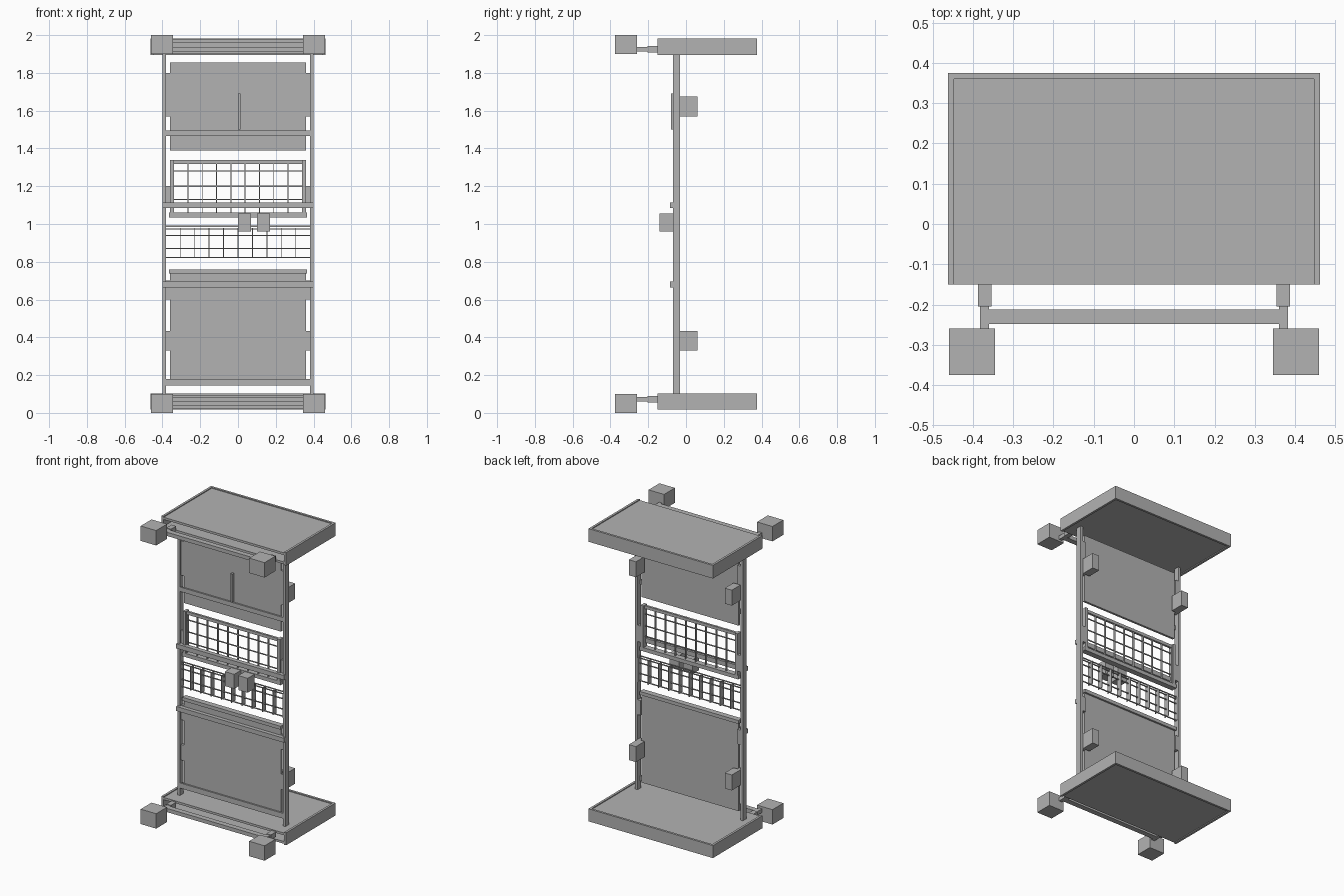
import bpy

default_cube = bpy.data.objects.get("Cube")
if default_cube:
    bpy.data.objects.remove(default_cube, do_unlink=True)

grey = bpy.data.materials.new("plain grey")
grey.use_nodes = True
grey.diffuse_color = (0.45, 0.45, 0.45, 1)
shader = grey.node_tree.nodes["Principled BSDF"]
shader.inputs["Base Color"].default_value = grey.diffuse_color


def box(name, width, depth, height):
    """Box filling a (low, high) span along each axis."""
    spans = (width, depth, height)
    bpy.ops.mesh.primitive_cube_add(
        size=1,
        location=[(low + high) / 2 for low, high in spans],
        scale=[high - low for low, high in spans],
    )
    part = bpy.context.object
    part.name = name
    part.data.materials.append(grey)


def across(name, half_width, depth, height):
    """Box centred between the left and right sides."""
    box(name, (-half_width, half_width), depth, height)


def pair(name, width, depth, height):
    """Matching boxes on the left and right sides."""
    inner, outer = width
    box("left_" + name, (inner, outer), depth, height)
    box("right_" + name, (-outer, -inner), depth, height)


def rise(start, size):
    """Span given by its start and its size."""
    return (start, start + size)


def around(middle, size):
    """Span given by its middle and its size."""
    return (middle - size / 2, middle + size / 2)


# Shared widths
post_outer = 0.4
post_inner = 0.382
opening = 0.36
tray_half = 0.462
wall = 0.015
rod = 0.006

# Shared depth layers, measured from the front of the posts
face = -0.07
post_back = -0.032
post_depth = (face, post_back)
panel_depth = around(-0.052, wall)
rail_depth = (face, -0.058)
proud_depth = rise(face - wall, 0.03)
wire_depth = around(-0.052, rod)
hinge_depth = (-0.058, post_back)
latch_depth = (post_back, 0.06)
tray_front = -0.15
tray_back = 0.375
block_back = -0.26

# Shared side bands
hinge_width = (opening, post_inner)
latch_width = (opening - 0.03, post_inner)


def tray(name, bottom, top, foot, arm_z):
    """Open-fronted tray with arms, crossbar and corner blocks."""
    arm_height = rise(arm_z, 0.025)
    height = (bottom, top)
    inside_back = tray_back - wall
    across(name + "_back_wall", tray_half, (inside_back, tray_back), height)
    pair(name + "_side_wall", (tray_half - wall, tray_half), (tray_front, inside_back), height)
    sheet_depth = (tray_front, inside_back)
    across(name + "_lower_sheet", tray_half - wall, sheet_depth, rise(bottom + rod, wall))
    across(name + "_upper_sheet", tray_half - wall, sheet_depth, (top - rod - wall, top - rod))
    pair(name + "_arm_sleeve", (opening - rod, 0.388), (-0.205, tray_front), rise(arm_z - 0.004, 0.033))
    pair(name + "_arm", (opening, post_inner), (block_back, tray_front), arm_height)
    across(name + "_crossbar", opening, (-0.248, -0.212), arm_height)
    pair(name + "_corner_block", (0.345, 0.46), (-tray_back, block_back), rise(foot, 0.1))


tray("base", bottom=0.018, top=0.102, foot=0, arm_z=0.06)
tray("roof", bottom=1.894, top=1.982, foot=1.9, arm_z=1.913)

# Uprights
pair("post", (post_inner, post_outer), post_depth, (0.09, 1.9))

# Door panels and the cap on the lower one
across("upper_door", opening, panel_depth, (1.39, 1.855))
across("lower_door", opening, panel_depth, (0.145, 0.75))
across("lower_door_cap", opening + rod, post_depth, (0.737, 0.76))
box("upper_handle", rise(0, 0.012), (face - 0.01, panel_depth[0]), (1.5, 1.69))

# Rails between the posts
across("upper_rail", post_outer, rail_depth, around(1.48, 0.03))
across("kick_rail", post_inner, rail_depth, around(0.163, 0.035))
across("middle_rail", post_outer, proud_depth, around(1.1, 0.03))
across("lower_rail", post_outer, proud_depth, around(0.68, 0.03))

# Hinge strips beside the panels, latch blocks behind the posts
pair("upper_hinge_strip", hinge_width, hinge_depth, (1.57, 1.8))
pair("window_hinge_strip", hinge_width, hinge_depth, (1.09, 1.2))
pair("lower_hinge_strip", hinge_width, hinge_depth, (0.6, 0.7))
for name, bottom in (("upper", 1.57), ("lower", 0.33)):
    latch_height = rise(bottom, 0.104)
    pair(name + "_latch_strip", hinge_width, hinge_depth, latch_height)
    pair(name + "_latch_block", latch_width, latch_depth, latch_height)


def grid(name, half_width, bars, slat_depth, slat_height, wire_heights):
    """Evenly spaced upright slats crossed by thin wires."""
    step = 2 * half_width / bars
    for bar in range(bars + 1):
        slat_width = around(bar * step - half_width, rod * 0.7)
        box(name + "_slat", slat_width, slat_depth, slat_height)
    for middle in wire_heights:
        across(name + "_wire", half_width, wire_depth, around(middle, rod))


# Wire window in its frame
window_half = opening - 0.02
window_height = (1.04, 1.34)
across("window_sill", opening + rod, post_depth, around(1.048, 0.025))
across("window_top_bar", opening, panel_depth, around(1.328, 0.02))
pair("window_jamb", (window_half, opening), post_depth, window_height)
grid("window", window_half, 9, panel_depth, window_height, (1.13, 1.2, 1.28))

# Open rack
grid("rack", post_inner, 10, post_depth, (0.82, 0.98), (0.822, 0.87, 0.94, 0.973, 0.988))

# Two small blocks on the front
for side, start in (("right", 0), ("left", 0.1)):
    box(side + "_front_block", rise(start, 0.07), rise(face * 2, -face), around(1.008, 0.097))
